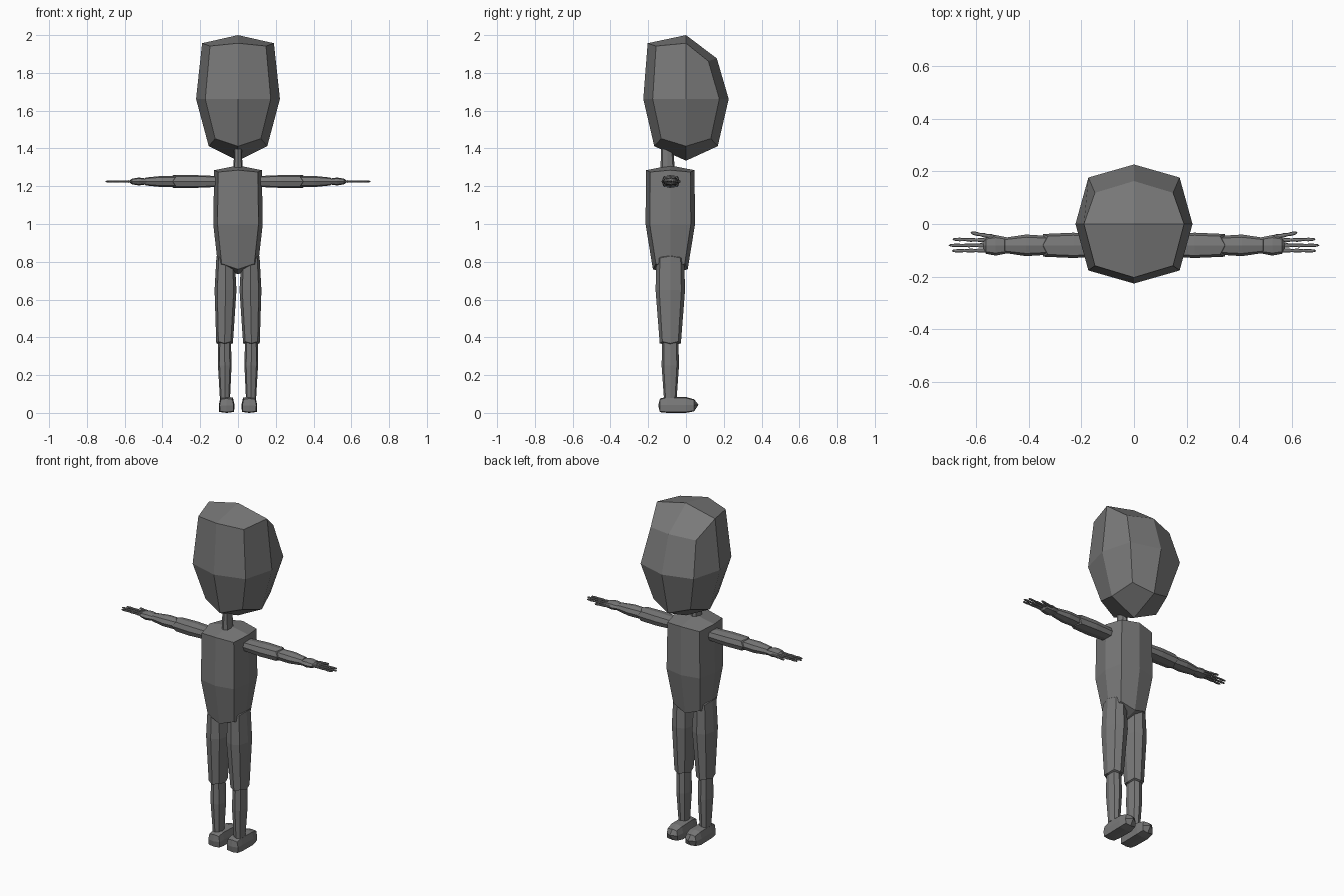
import bpy
import bmesh
import math
from mathutils import Vector

cube = bpy.data.objects.get("Cube")
if cube:
    bpy.data.objects.remove(cube, do_unlink=True)

GREY = 0.19
mat = bpy.data.materials.new("plain grey")
mat.use_nodes = True
mat.diffuse_color = (GREY, GREY, GREY, 1)
bsdf = next(n for n in mat.node_tree.nodes if n.type == 'BSDF_PRINCIPLED')
bsdf.inputs["Base Color"].default_value = (GREY, GREY, GREY, 1)
bsdf.inputs["Roughness"].default_value = 0.8

# Maps (along, across_u, across_v) to x, y, z for each main axis
AXES = {
    'x': lambda t, u, v: Vector((t, u, v)),
    'y': lambda t, u, v: Vector((v, t, u)),
    'z': lambda t, u, v: Vector((u, v, t)),
}


def blob(name, axis, start, rings, end, k=0.75, mirror=False, shape=None):
    """Eight-sided faceted form. start and end are tips (t, u, v);
    rings are (t, u, v, half_u, half_v, corner shift along the axis)."""
    place = AXES[axis]
    bm = bmesh.new()
    loops = []
    for t, u, v, a, b, shift in rings:
        loop = []
        for i in range(8):
            c, s = math.cos(i * math.pi / 4), math.sin(i * math.pi / 4)
            if i % 2:
                c, s = math.copysign(k, c), math.copysign(k, s)
            loop.append(bm.verts.new(place(t + shift * (i % 2), u + a * c, v + b * s)))
        loops.append(loop)
    for low, high in zip(loops, loops[1:]):
        for i in range(8):
            j = (i + 1) % 8
            bm.faces.new((low[i], low[j], high[j], high[i]))
    for tip, loop in ((start, loops[0]), (end, loops[-1])):
        pole = bm.verts.new(place(*tip))
        for i in range(0, 8, 2):
            bm.faces.new((pole, loop[i], loop[i + 1], loop[(i + 2) % 8]))
    if shape:
        for vert in bm.verts:
            shape(vert.co)
    bmesh.ops.recalc_face_normals(bm, faces=bm.faces)
    mesh = bpy.data.meshes.new(name)
    bm.to_mesh(mesh)
    bm.free()
    mesh.materials.append(mat)
    obj = bpy.data.objects.new(name, mesh)
    bpy.context.collection.objects.link(obj)
    if mirror:
        obj.modifiers.new("both_sides", 'MIRROR').use_axis = (True, False, False)
    return obj


# Head, with the rear of the crown sloping down
def slope_crown(co):
    if co.z > 1.8 and co.y > 0.05:
        co.z -= 0.08
        co.y -= 0.04


blob("head", 'z', (1.335, 0, 0), [
    (1.412, 0, 0, 0.155, 0.168, 0.04),
    (1.662, 0, 0, 0.222, 0.226, 0),
    (1.957, 0, 0, 0.19, 0.203, -0.015)], (2, 0, 0), k=0.78, shape=slope_crown)

# Neck and torso
blob("neck", 'z', (1.27, 0, -0.097), [
    (1.29, 0, -0.097, 0.024, 0.038, 0),
    (1.42, 0, -0.1, 0.02, 0.031, 0)], (1.44, 0, -0.1))
Y = -0.083
blob("torso", 'z', (0.735, 0, Y), [
    (0.76, 0, Y, 0.104, 0.092, 0.03),
    (1.0, 0, Y, 0.131, 0.131, 0),
    (1.285, 0, Y, 0.126, 0.128, -0.01)], (1.31, 0, Y), k=0.83)

# Legs
blob("thighs", 'z', (0.355, 0.071, Y), [
    (0.368, 0.071, Y, 0.044, 0.056, 0.01),
    (0.65, 0.066, Y, 0.058, 0.078, 0),
    (0.83, 0.066, Y, 0.048, 0.073, -0.01)], (0.87, 0.066, Y), mirror=True)
blob("shins", 'z', (0.06, 0.069, Y), [
    (0.08, 0.069, Y, 0.027, 0.034, 0),
    (0.25, 0.07, Y, 0.036, 0.046, 0),
    (0.38, 0.071, Y, 0.034, 0.043, 0)], (0.4, 0.071, Y), mirror=True)


# Feet, narrower at the top
def narrow_top(co):
    co.x = 0.06 + (co.x - 0.06) * (1.05 - 2 * co.z)


blob("feet", 'y', (-0.147, 0.04, 0.06), [
    (-0.138, 0.04, 0.06, 0.036, 0.038, 0),
    (-0.1, 0.043, 0.06, 0.043, 0.041, 0),
    (0.0, 0.042, 0.06, 0.042, 0.043, 0),
    (0.043, 0.04, 0.06, 0.032, 0.036, 0)],
    (0.066, 0.043, 0.06), k=0.88, mirror=True, shape=narrow_top)

# Arms
A, Z = -0.081, 1.225
blob("upper_arms", 'x', (0.09, A, Z), [
    (0.11, A, Z, 0.042, 0.029, 0),
    (0.23, A, Z, 0.048, 0.034, 0),
    (0.345, A, Z, 0.043, 0.034, -0.018)], (0.355, A, Z), k=0.8, mirror=True)
blob("forearms", 'x', (0.31, A, Z), [
    (0.33, A, Z, 0.036, 0.029, 0),
    (0.41, A, Z, 0.041, 0.029, 0),
    (0.49, A, Z, 0.029, 0.021, 0)], (0.5, A, Z), mirror=True)

# Hands
blob("palms", 'x', (0.465, A, Z), [
    (0.48, A, Z, 0.03, 0.015, 0),
    (0.525, A, Z, 0.039, 0.021, 0),
    (0.562, A, Z, 0.032, 0.015, 0)], (0.578, A, Z), mirror=True)


def digit(name, base, tip, radius):
    """Three joined bulges from base to tip, given as (x, y)."""
    (x0, y0), (x1, y1) = base, tip
    rings = []
    for i in range(7):
        f = (i + 0.3) / 6.6
        r = radius * (1.0 if i % 2 else 0.75) * (1.1 - 0.3 * f)
        rings.append((x0 + (x1 - x0) * f, y0 + (y1 - y0) * f, Z, r, r * 0.8, 0))
    blob(name, 'x', (x0, y0, Z), rings, (x1, y1, Z), mirror=True)


digit("first_fingers", (0.55, -0.062), (0.69, -0.058), 0.008)
digit("middle_fingers", (0.55, -0.081), (0.704, -0.081), 0.008)
digit("last_fingers", (0.55, -0.1), (0.692, -0.102), 0.008)
digit("thumbs", (0.52, -0.052), (0.62, -0.033), 0.009)
